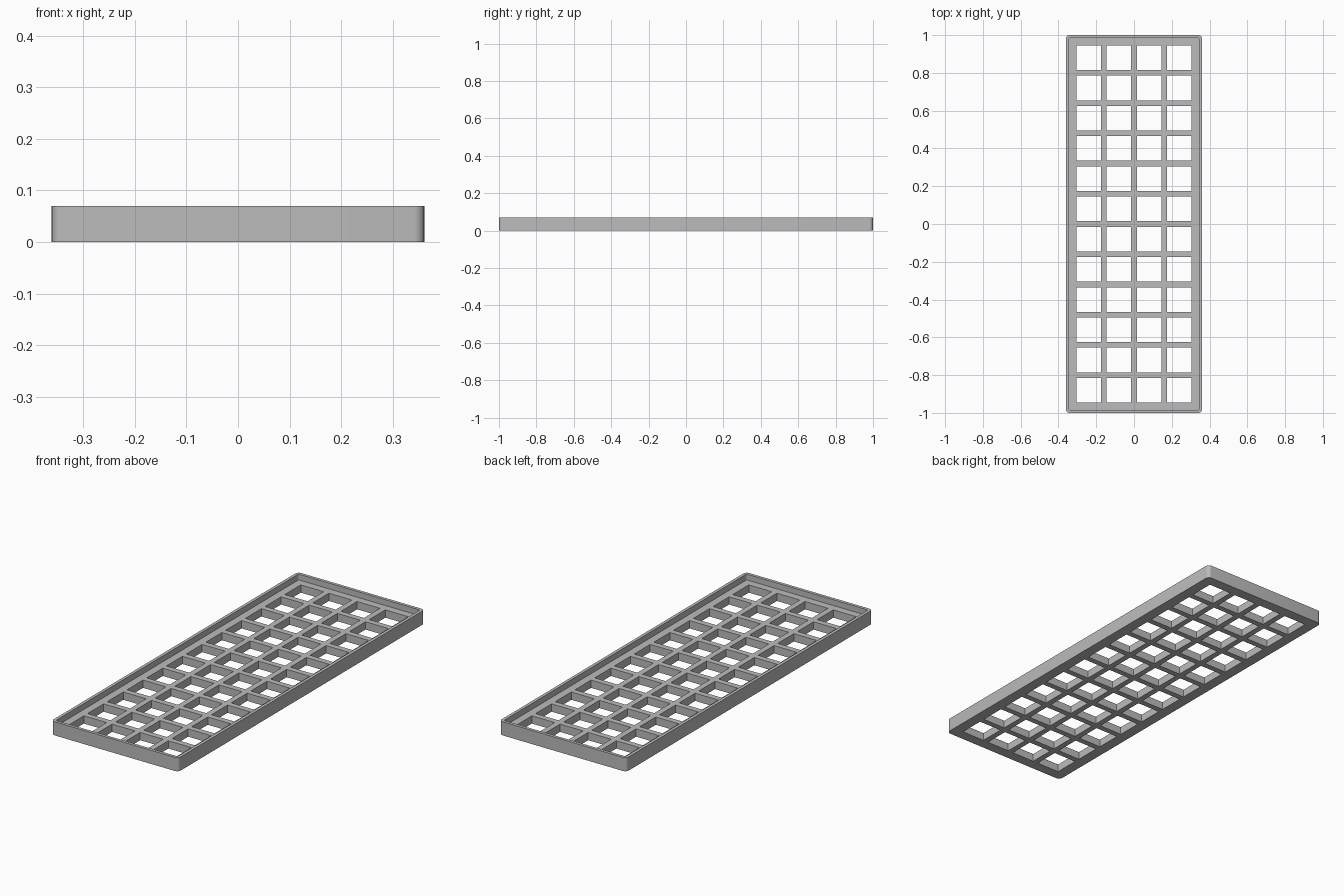
import bpy, bmesh
from math import sin, cos, pi

cube = bpy.data.objects.get("Cube")
if cube:
    bpy.data.objects.remove(cube, do_unlink=True)

HALF_X, HALF_Y, HEIGHT = 0.361, 1.0, 0.07
FLOOR, WALL = 0.04, 0.016
COLUMNS, ROWS, PITCH, HOLE = 4, 12, 0.16, 0.13

grey = bpy.data.materials.new("plain grey")
grey.use_nodes = True
grey.diffuse_color = (0.5, 0.5, 0.5, 1)
shader = next(n for n in grey.node_tree.nodes if n.type == 'BSDF_PRINCIPLED')
shader.inputs["Base Color"].default_value = grey.diffuse_color

bm = bmesh.new()


def rectangle(cx, cy, hx, hy, radius=0, steps=6):
    """Counter-clockwise outline, with rounded corners if a radius is given."""
    corners = [(1, 1), (-1, 1), (-1, -1), (1, -1)]
    if not radius:
        return [(cx + sx * hx, cy + sy * hy) for sx, sy in corners]
    points = []
    for i, (sx, sy) in enumerate(corners):
        for k in range(steps + 1):
            a = (i + k / steps) * pi / 2
            points.append((cx + sx * (hx - radius) + radius * cos(a),
                           cy + sy * (hy - radius) + radius * sin(a)))
    return points


def loop(points, z):
    """Closed ring of edges at a height."""
    verts = [bm.verts.new((x, y, z)) for x, y in points]
    edges = [bm.edges.new((a, b)) for a, b in zip(verts, verts[1:] + verts[:1])]
    return verts, edges


def wall(low, high):
    """Upright faces between two matching rings."""
    a, b = low[0], high[0]
    for i in range(len(a)):
        bm.faces.new((a[i - 1], a[i], b[i], b[i - 1]))


def fill(loops):
    """Flat face bounded by the first ring, with the others as openings."""
    edges = [e for ring in loops for e in ring[1]]
    bmesh.ops.triangle_fill(bm, use_beauty=True, use_dissolve=False,
                            edges=edges, normal=(0, 0, 1))


# Outer side and raised rim
outer = rectangle(0, 0, HALF_X, HALF_Y, 0.02)
inner = rectangle(0, 0, HALF_X - WALL, HALF_Y - WALL, 0.005)
outer_low, outer_high = loop(outer, 0), loop(outer, HEIGHT)
inner_low, inner_high = loop(inner, FLOOR), loop(inner, HEIGHT)

# Grid of square openings
holes_low, holes_high = [], []
for i in range(COLUMNS):
    for j in range(ROWS):
        square = rectangle((i - (COLUMNS - 1) / 2) * PITCH,
                           (j - (ROWS - 1) / 2) * PITCH, HOLE / 2, HOLE / 2)
        holes_low.append(loop(square, 0))
        holes_high.append(loop(square, FLOOR))

# Underside, floor and rim top
fill([outer_low] + holes_low)
fill([inner_low] + holes_high)
fill([outer_high, inner_high])

# Upright walls
wall(outer_low, outer_high)
wall(inner_low, inner_high)
for low, high in zip(holes_low, holes_high):
    wall(low, high)

bmesh.ops.recalc_face_normals(bm, faces=bm.faces)
mesh = bpy.data.meshes.new("grid_tray")
bm.to_mesh(mesh)
bm.free()
mesh.materials.append(grey)
tray = bpy.data.objects.new("grid_tray", mesh)
bpy.context.collection.objects.link(tray)

# Smooth rounded corners, crisp edges
bpy.ops.object.select_all(action='DESELECT')
tray.select_set(True)
bpy.context.view_layer.objects.active = tray
bpy.ops.object.shade_smooth_by_angle()
